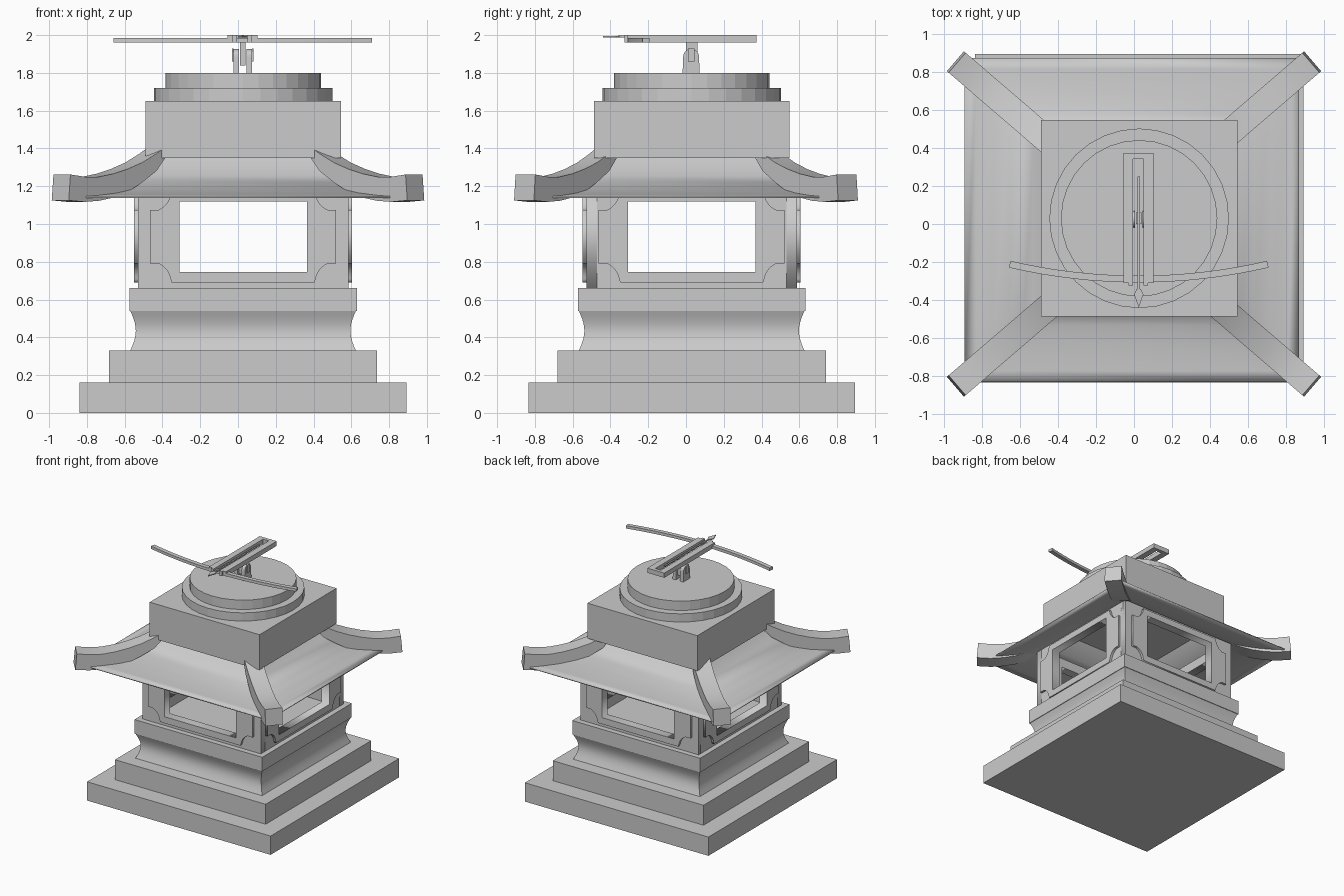
import bpy, bmesh, math
from mathutils import Matrix, Vector

if "Cube" in bpy.data.objects:
    bpy.data.objects.remove(bpy.data.objects["Cube"])

CX, CY = 0.027, 0.03
MID = Matrix.Translation((CX, CY, 0))


def finish(name, bm, smooth=None):
    bmesh.ops.recalc_face_normals(bm, faces=bm.faces)
    me = bpy.data.meshes.new(name)
    bm.to_mesh(me)
    bm.free()
    ob = bpy.data.objects.new(name, me)
    bpy.context.collection.objects.link(ob)
    if smooth:
        bpy.ops.object.select_all(action='DESELECT')
        ob.select_set(True)
        bpy.context.view_layer.objects.active = ob
        bpy.ops.object.shade_smooth_by_angle(angle=math.radians(smooth))
    return ob


def box(name, x0, x1, y0, y1, z0, z1):
    bm = bmesh.new()
    m = Matrix.Translation(((x0+x1)/2, (y0+y1)/2, (z0+z1)/2)) @ Matrix.Diagonal((x1-x0, y1-y0, z1-z0, 1))
    bmesh.ops.create_cube(bm, size=1, matrix=m)
    return finish(name, bm)


def slab(name, h, z0, z1):
    return box(name, CX-h, CX+h, CY-h, CY+h, z0, z1)


def rings(name, prof, cx, cy, shrink=0, cap=True):
    """Square lofted rings from (half size, z) points."""
    bm = bmesh.new()
    prev = None
    for d, z in prof:
        cur = [bm.verts.new((cx+sx*d, cy+sy*d*(1-shrink), z))
               for sx, sy in ((-1, -1), (1, -1), (1, 1), (-1, 1))]
        if prev:
            for i in range(4):
                j = (i+1) % 4
                bm.faces.new((prev[i], prev[j], cur[j], cur[i]))
        elif cap:
            bm.faces.new(cur)
        prev = cur
    if cap:
        bm.faces.new(prev)
    return finish(name, bm, 35)


def prism(name, pts, depth, mat, smooth=None):
    """Extrude a 2D outline by +-depth/2 along local z, then place it."""
    bm = bmesh.new()
    f = bm.faces.new([bm.verts.new((p[0], p[1], -depth/2)) for p in pts])
    g = bmesh.ops.extrude_face_region(bm, geom=[f])
    bmesh.ops.translate(bm, vec=(0, 0, depth), verts=[v for v in g['geom'] if isinstance(v, bmesh.types.BMVert)])
    bm.transform(mat)
    return finish(name, bm, smooth)


def pierced(name, loops, depth, mat):
    """Flat plate with a hole, from filled 2D curves."""
    cu = bpy.data.curves.new(name, 'CURVE')
    cu.dimensions, cu.fill_mode, cu.extrude = '2D', 'BOTH', depth/2
    for pts in loops:
        s = cu.splines.new('POLY')
        s.points.add(len(pts)-1)
        for p, q in zip(s.points, pts):
            p.co = (q[0], q[1], 0, 1)
        s.use_cyclic_u = True
    tmp = bpy.data.objects.new(name + "_outline", cu)
    bpy.context.collection.objects.link(tmp)
    bpy.context.view_layer.update()
    me = bpy.data.meshes.new_from_object(tmp.evaluated_get(bpy.context.evaluated_depsgraph_get()))
    bm = bmesh.new()
    bm.from_mesh(me)
    bpy.data.objects.remove(tmp)
    bmesh.ops.remove_doubles(bm, verts=bm.verts, dist=1e-5)
    bm.transform(mat)
    return finish(name, bm)


def rect(w, z0, z1):
    return [(-w, z0), (w, z0), (w, z1), (-w, z1)]


# Stepped base with a cove moulding
slab("base_step_lower", 0.865, 0, 0.16)
slab("base_step_upper", 0.71, 0.16, 0.33)
cove = [(0.597-0.029*math.sin(math.pi*i/10), 0.33+0.021*i) for i in range(11)]
rings("base_cove", cove, CX, CY)
slab("base_cap", 0.602, 0.54, 0.66)

# Lantern chamber: four pierced walls, each with a notched raised frame
window = rect(0.338, 0.745, 1.12)
W, ZM, HH = 0.4925, 0.9325, 0.2425
frame = []
for sx, sy in ((-1, -1), (1, -1), (1, 1), (-1, 1)):
    c = [(0, 0.1)] + [(0.11*math.cos(a), 0.11*math.sin(a))
                      for a in (math.radians(66-i*8) for i in range(8))] + [(0.115, 0)]
    c.insert(1, (0.028, 0.1))
    c = [(sx*(W-x), ZM+sy*(HH-y)) for x, y in c]
    frame += c if sx*sy > 0 else c[::-1]
upright = Matrix.Rotation(math.pi/2, 4, 'X')
for i, side in enumerate(("front", "right", "back", "left")):
    turn = MID @ Matrix.Rotation(i*math.pi/2, 4, 'Z')
    w = 0.557 if i % 2 == 0 else 0.53
    pierced("wall_"+side, [rect(w, 0.66, 1.2), window], 0.055,
            turn @ Matrix.Translation((0, -0.5295, 0)) @ upright)
    pierced("window_frame_"+side, [frame, window], 0.022,
            turn @ Matrix.Translation((0, -0.566, 0)) @ upright)

# Concave hipped roof
roof = rings("roof", [(0.36, 1.40), (0.40, 1.35), (0.45, 1.30), (0.51, 1.25), (0.57, 1.215),
                      (0.64, 1.185), (0.73, 1.16), (0.82, 1.147), (0.88, 1.142)],
             -0.012, 0.022, 0.03, cap=False)
m = roof.modifiers.new("thickness", 'SOLIDIFY')
m.thickness, m.offset = 0.01, 0

# Upswept hip beams, measured back from the tip
hip = [(0, 1.262), (-0.1, 1.25), (-0.2, 1.25), (-0.3, 1.266), (-0.4, 1.291), (-0.5, 1.325),
       (-0.6, 1.372), (-0.65, 1.40), (-0.68, 1.37), (-0.6, 1.28), (-0.5, 1.22), (-0.4, 1.17),
       (-0.3, 1.14), (-0.2, 1.123), (-0.1, 1.117), (0.012, 1.125)]
for sx in (-1, 1):
    for sy in (-1, 1):
        ang = math.atan2(sy*0.86, sx)
        place = Matrix.Translation((sx*0.932, sy*0.85, 0)) @ Matrix.Rotation(ang, 4, 'Z') @ upright
        prism("hip_beam_%s_%s" % ("left" if sx < 0 else "right", "front" if sy < 0 else "back"),
              hip, 0.138, place, 35)

# Square block and round turntable
slab("top_block", 0.518, 1.35, 1.65)
for name, r, z0, z1 in (("turntable_lower", 0.473, 1.65, 1.72), ("turntable_upper", 0.412, 1.72, 1.80)):
    bm = bmesh.new()
    bmesh.ops.create_cone(bm, cap_ends=True, segments=32, radius1=r, radius2=r, depth=z1-z0,
                          matrix=Matrix.Translation((CX, CY, (z0+z1)/2)))
    finish(name, bm)

# Pivot lugs and post
lug = [(-0.045, 1.80), (0.045, 1.80)] + [(0.042*math.cos(a), 1.885+0.042*math.sin(a))
                                         for a in (math.pi*i/10 for i in range(11))]
along_x = Matrix(((0, 0, 1, 0), (1, 0, 0, 0), (0, 1, 0, 0), (0, 0, 0, 1)))
for s, side in ((-1, "left"), (1, "right")):
    prism("pivot_lug_"+side, lug, 0.03, Matrix.Translation((0.025+s*0.035, 0.027, 0)) @ along_x)
    box("pivot_bolt_"+side, 0.025+s*0.05, 0.025+s*0.058, 0.01, 0.045, 1.86, 1.93)
box("pivot_post", 0.01, 0.04, 0, 0.06, 1.84, 1.985)

# Slotted stock
stock = [(-0.056, -0.31), (-0.056, 0.373), (0.104, 0.373), (0.104, -0.31), (0.075, -0.31), (0.075, -0.325),
         (0.05, -0.325), (0.05, 0.343), (-0.004, 0.343), (-0.004, -0.325), (-0.028, -0.325), (-0.028, -0.31)]
prism("launcher_stock", stock, 0.04, Matrix.Translation((0, 0, 1.98)))

# Bow: a shallow arc across the front of the stock
R = 3.0
amax = math.asin(0.68/R)
angs = [amax*(i/8-1) for i in range(17)]
bow = [(0.025+r*math.sin(a), -0.272+R-0.018-r*math.cos(a))
       for r, seq in ((R-0.018, angs), (R+0.018, angs[::-1])) for a in seq]
prism("launcher_bow", bow, 0.024, Matrix.Translation((0, 0, 1.973)), 30)

# Bolt with a flat arrow head
prism("bolt_shaft", [(-0.006, 0.25), (0.006, 0.25), (0.006, -0.36), (-0.006, -0.36)], 0.01,
      Matrix.Translation((0.025, 0, 1.992)))
prism("bolt_head", [(0, -0.44), (0.025, -0.37), (0.01, -0.342), (-0.01, -0.342), (-0.025, -0.37)], 0.008,
      Matrix.Translation((0.025, 0, 1.992)))
